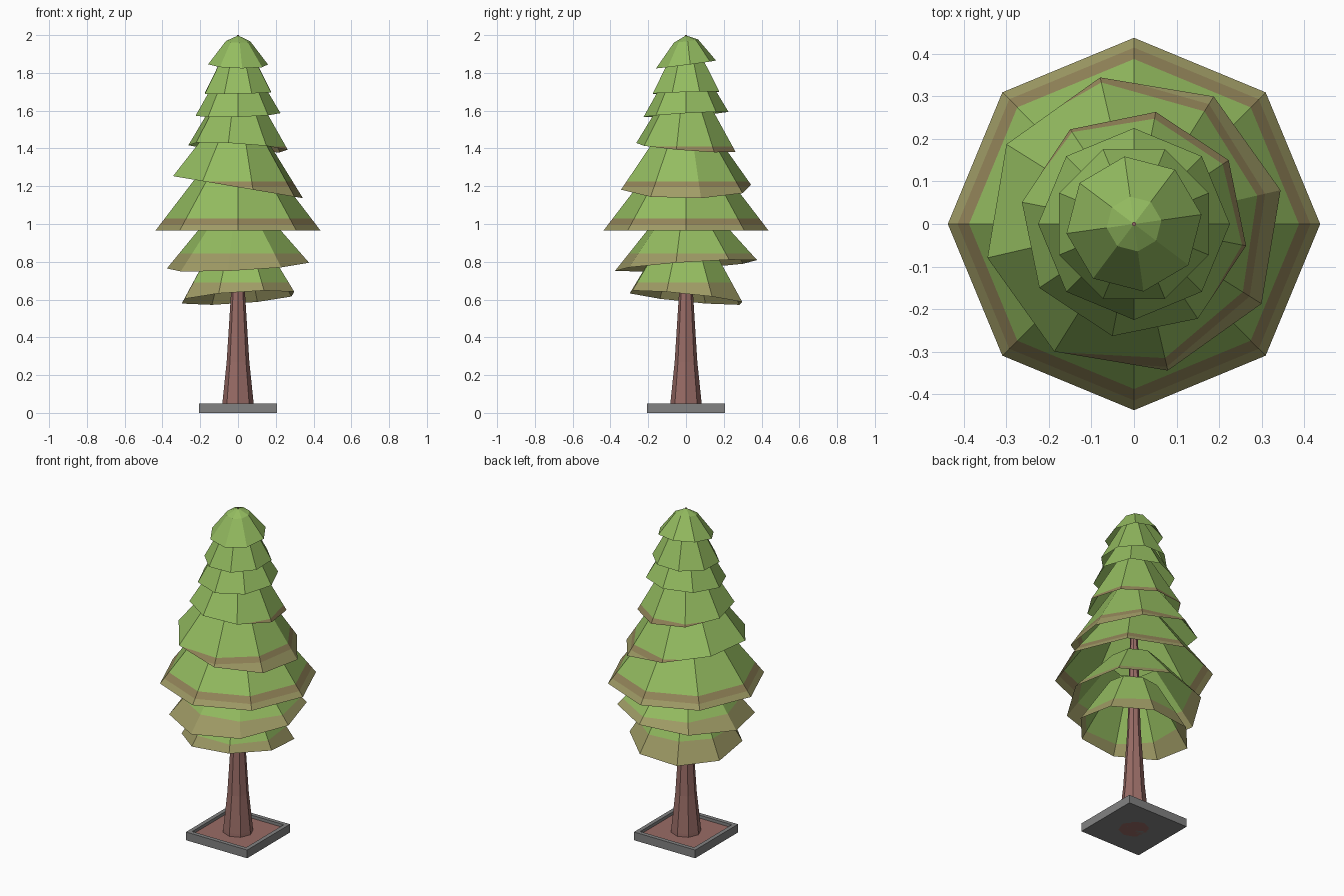
import bpy, bmesh, math

if "Cube" in bpy.data.objects:
    bpy.data.objects.remove(bpy.data.objects["Cube"])


def material(name, rgb):
    m = bpy.data.materials.new(name)
    m.diffuse_color = [(c / 255 / 12.92 if c < 10 else ((c / 255 + 0.055) / 1.055) ** 2.4) for c in rgb] + [1]
    m.use_nodes = True
    m.node_tree.nodes["Principled BSDF"].inputs["Base Color"].default_value = m.diffuse_color
    return m


GREEN = material("leaf green", (148, 188, 96))
OLIVE = material("dry olive", (160, 156, 102))
TAN = material("dull tan", (148, 134, 90))
BARK = material("reddish brown", (153, 108, 102))
STONE = material("stone grey", (130, 130, 130))


def finish(bm, name, mats):
    me = bpy.data.meshes.new(name)
    bm.to_mesh(me)
    bm.free()
    for m in mats:
        me.materials.append(m)
    ob = bpy.data.objects.new(name, me)
    bpy.context.collection.objects.link(ob)
    return ob


def lathe(rings, phase=0, tilt=(0, 0), sides=8):
    """Open faceted surface through (radius, z) rings; tilt shears z."""
    bm = bmesh.new()
    loops = []
    for r, z in rings:
        loop = []
        for i in range(sides):
            a = math.radians(phase) + math.tau * i / sides
            x, y = r * math.cos(a), r * math.sin(a)
            loop.append(bm.verts.new((x, y, z + tilt[0] * x + tilt[1] * y)))
        loops.append(loop)
    for lo, hi in zip(loops, loops[1:]):
        for i in range(sides):
            j = (i + 1) % sides
            bm.faces.new((lo[i], lo[j], hi[j], hi[i]))
    return bm, loops


# Foliage skirts: (rim r, rim z, top r, top z, phase, tilt, tan from, olive from)
TIERS = [
    (0.315, 0.61, 0.14, 0.90, 26, (0.07, -0.10), 0.69, 0.69),
    (0.380, 0.78, 0.14, 1.06, -8, (0.05, 0.07), 0.845, 0.845),
    (0.437, 0.965, 0.15, 1.34, 0, (0, 0), 1.03, 0.995),
    (0.353, 1.195, 0.13, 1.51, 13, (-0.17, 0), 1.225, 1.195),
    (0.268, 1.405, 0.10, 1.69, -11, (-0.06, -0.08), 1.41, 1.36),
    (0.225, 1.58, 0.08, 1.83, 0, (0.03, 0.06), 0, 0),
    (0.190, 1.695, 0.07, 1.92, 22.5, (0.02, 0.03), 0, 0),
]
for n, (r0, z0, r1, z1, phase, tilt, tan_z, olive_z) in enumerate(TIERS):
    bm, _ = lathe([(r0, z0), (r1, z1)], phase, tilt)
    for cut in sorted({tan_z, olive_z}):
        if cut:
            bmesh.ops.bisect_plane(bm, geom=bm.verts[:] + bm.edges[:] + bm.faces[:],
                                   plane_co=(0, 0, cut), plane_no=(0, 0, 1))
    for f in bm.faces:
        z = f.calc_center_median().z
        f.material_index = 1 if z < olive_z else 2 if z < tan_z else 0
    finish(bm, f"foliage_tier_{n + 1}", [GREEN, OLIVE, TAN])

# Treetop cap
bm, loops = lathe([(0.16, 1.845), (0.065, 1.968)], 8, (-0.02, 0.13))
apex = bm.verts.new((0, 0, 1.998))
for i in range(8):
    bm.faces.new((loops[1][i], loops[1][(i + 1) % 8], apex))
finish(bm, "treetop", [GREEN])

# Flared trunk running up to the tip
bm, loops = lathe([(0.086, 0), (0.083, 0.05), (0.06, 0.27), (0.036, 0.65), (0.02, 1.3), (0.005, 2.0)])
bm.faces.new(loops[0][::-1])
bm.faces.new(loops[-1])
finish(bm, "trunk", [BARK])

# Square planter: top face inset and pushed down, soil on the recessed face
bm = bmesh.new()
bmesh.ops.create_cube(bm, size=1)
for v in bm.verts:
    v.co = (v.co.x * 0.412, v.co.y * 0.412, (v.co.z + 0.5) * 0.05)
bm.normal_update()
top = max(bm.faces, key=lambda f: f.calc_center_median().z)
bmesh.ops.inset_region(bm, faces=[top], thickness=0.035)
ext = bmesh.ops.extrude_discrete_faces(bm, faces=[top])["faces"][0]
for v in ext.verts:
    v.co.z -= 0.018
ext.material_index = 1
finish(bm, "planter", [STONE, BARK])
